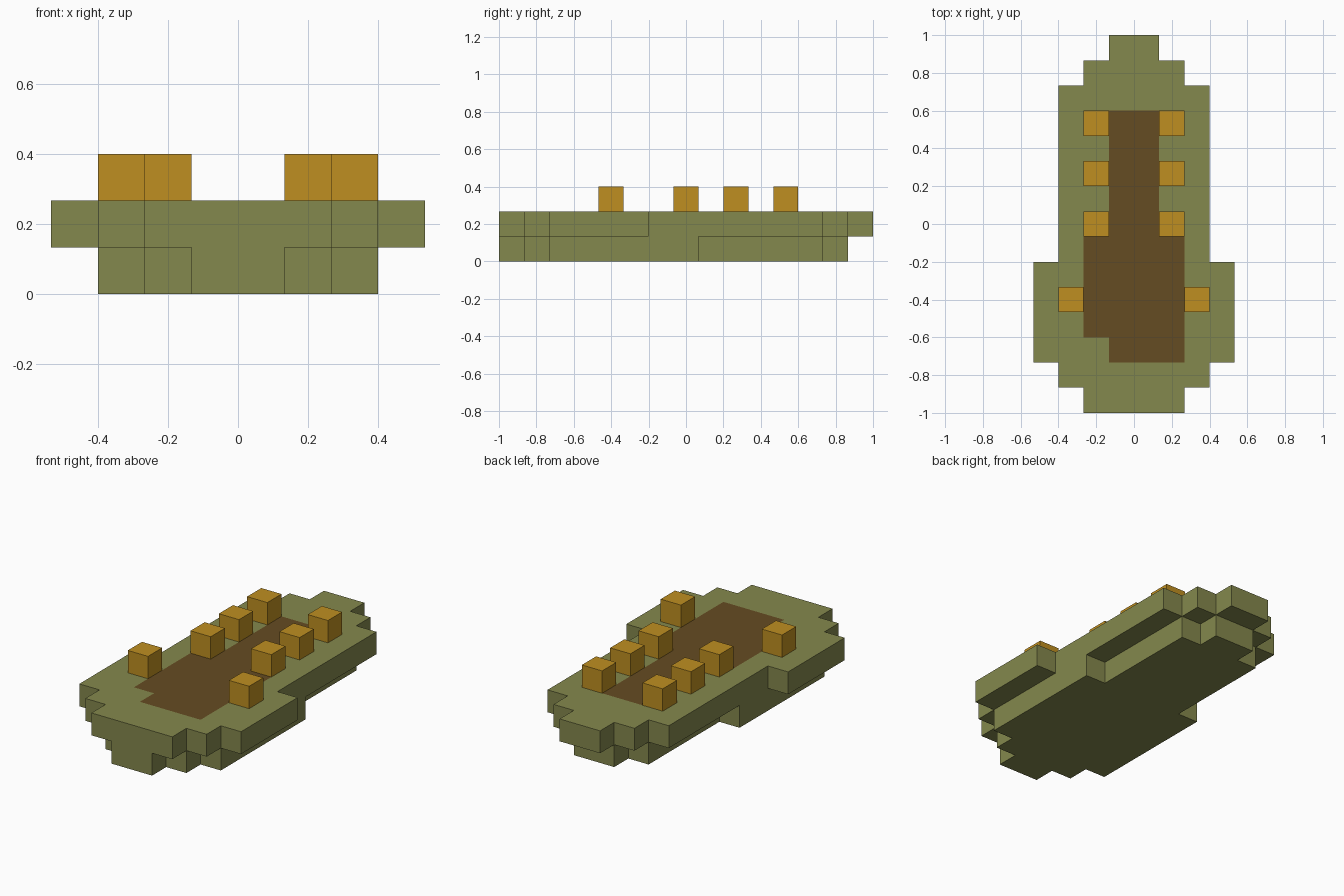
import bpy, bmesh
from mathutils import Vector

if "Cube" in bpy.data.objects:
    bpy.data.objects.remove(bpy.data.objects["Cube"])

U = 2 / 15  # edge length of one block


def material(name, rgb):
    m = bpy.data.materials.new(name)
    m.use_nodes = True
    m.diffuse_color = (*rgb, 1)
    bsdf = next(n for n in m.node_tree.nodes if n.type == 'BSDF_PRINCIPLED')
    bsdf.inputs["Base Color"].default_value = (*rgb, 1)
    return m


olive = material("olive_green", (0.231, 0.246, 0.074))
brown = material("dark_brown", (0.130, 0.072, 0.016))
ochre = material("ochre", (0.521, 0.275, 0.0152))


def finish(bm, name, mats):
    me = bpy.data.meshes.new(name)
    bm.to_mesh(me)
    bm.free()
    for m in mats:
        me.materials.append(m)
    ob = bpy.data.objects.new(name, me)
    bpy.context.collection.objects.link(ob)
    return ob


# Half widths of each row of blocks, front to back (lower and upper layer)
lower = [1, 2] + [3] * 6 + [2] * 5 + [1]
upper = [2, 3] + [4] * 4 + [3] * 7 + [2, 1]
blocks = {(x, y, z)
          for z, layer in enumerate((lower, upper))
          for y, w in enumerate(layer)
          for x in range(-w, w)}


def is_deck(x, y):
    """Brown floor: narrow aisle at the back, wide floor with one notch in front."""
    if 7 <= y < 12:
        return -1 <= x < 1
    if 3 <= y < 7:
        return -2 <= x < 2
    return y == 2 and -1 <= x < 2


# Hull: outer faces of the stacked blocks only
bm = bmesh.new()
for b in sorted(blocks):
    centre = Vector(b) + Vector((0.5, 0.5 - 7.5, 0.5))
    for axis in range(3):
        for sign in (-1, 1):
            n = Vector((0, 0, 0))
            n[axis] = sign
            if tuple(int(c) for c in Vector(b) + n) in blocks:
                continue
            u = Vector((0, 0, 0))
            u[(axis + 1) % 3] = 0.5
            v = n.cross(u)
            c = centre + n * 0.5
            face = bm.faces.new([bm.verts.new((c + d) * U)
                                 for d in (-u - v, u - v, u + v, v - u)])
            if axis == 2 and sign == 1 and b[2] == 1 and is_deck(b[0], b[1]):
                face.material_index = 1
bmesh.ops.remove_doubles(bm, verts=bm.verts[:], dist=0.001)
bmesh.ops.recalc_face_normals(bm, faces=bm.faces[:])
finish(bm, "hull", [olive, brown])

# Posts: three mirrored pairs at the back, one wider pair in front
for i, (x, y) in enumerate([(2.5, -3), (1.5, 0), (1.5, 2), (1.5, 4)], 1):
    for side, s in (("left", 1), ("right", -1)):
        bm = bmesh.new()
        bmesh.ops.create_cube(bm, size=U)
        post = finish(bm, f"post_{side}_{i}", [ochre])
        post.location = (s * x * U, y * U, 2.5 * U)
